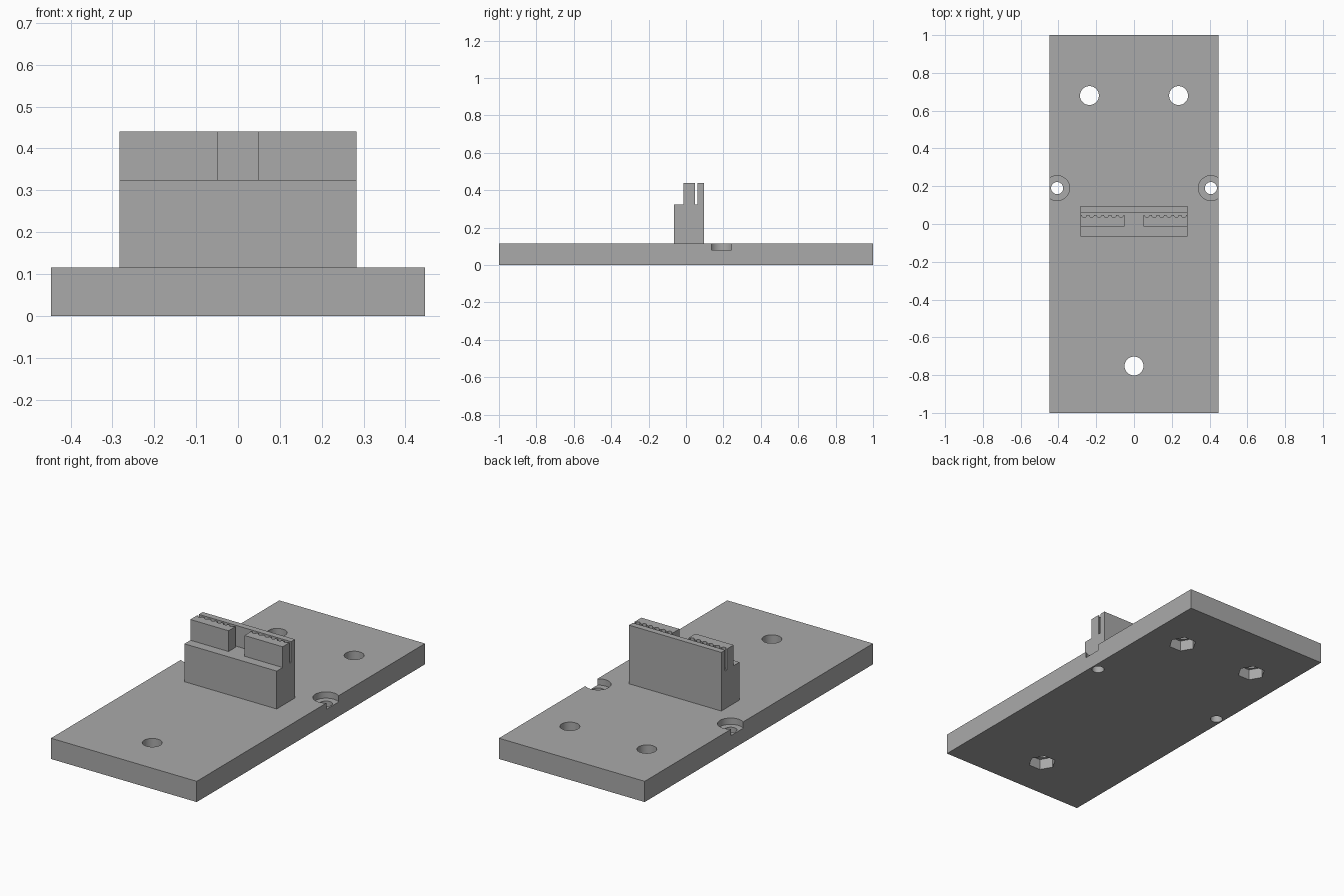
import bpy, bmesh, math
from mathutils import Matrix

if "Cube" in bpy.data.objects:
    bpy.data.objects.remove(bpy.data.objects["Cube"], do_unlink=True)

grey = bpy.data.materials.new("plain_grey")
grey.use_nodes = True
colour = (0.40, 0.40, 0.40, 1)
grey.diffuse_color = colour
grey.node_tree.nodes["Principled BSDF"].inputs["Base Color"].default_value = colour

HALF_W, PLATE_H = 0.447, 0.115
BLOCK_W, GAP = 0.283, 0.049
LEDGE, TOP = 0.325, 0.44


def prism(name, outline, vector):
    """Extrude a closed outline of 3D points along a vector."""
    bm = bmesh.new()
    face = bm.faces.new([bm.verts.new(p) for p in outline])
    moved = bmesh.ops.extrude_face_region(bm, geom=[face])["geom"]
    bmesh.ops.translate(bm, vec=vector,
                        verts=[v for v in moved if isinstance(v, bmesh.types.BMVert)])
    bmesh.ops.recalc_face_normals(bm, faces=bm.faces)
    mesh = bpy.data.meshes.new(name)
    bm.to_mesh(mesh)
    bm.free()
    mesh.materials.append(grey)
    obj = bpy.data.objects.new(name, mesh)
    bpy.context.collection.objects.link(obj)
    return obj


def drill(target, x, y, radius, low, high, sides=48):
    """Cut a round or polygonal hole between two heights."""
    ring = [(x + radius * math.cos(math.tau * i / sides),
             y + radius * math.sin(math.tau * i / sides), low) for i in range(sides)]
    cutter = prism("cutter", ring, (0, 0, high - low))
    cutter.hide_render = True
    mod = target.modifiers.new("hole", "BOOLEAN")
    mod.operation, mod.solver, mod.object = "DIFFERENCE", "EXACT", cutter
    bpy.ops.object.select_all(action="DESELECT")
    bpy.context.view_layer.objects.active = target
    target.select_set(True)
    bpy.ops.object.modifier_apply(modifier=mod.name)
    bpy.data.objects.remove(cutter, do_unlink=True)


# Base plate
plate = prism("base_plate", [(-HALF_W, -1, 0), (HALF_W, -1, 0), (HALF_W, 1, 0), (-HALF_W, 1, 0)],
              (0, 0, PLATE_H))

# Mounting holes with hexagonal nut pockets underneath
for x, y in ((-0.236, 0.68), (0.236, 0.68), (0, -0.752)):
    drill(plate, x, y, 0.05, -0.1, 0.3)
    drill(plate, x, y, 0.072, -0.1, 0.06, sides=6)

# Counterbored screw holes that break through the side edges
for side in (-1, 1):
    drill(plate, side * 0.407, 0.19, 0.032, -0.1, 0.3)
    drill(plate, side * 0.407, 0.19, 0.066, 0.08, 0.3)

# Clamp block with its rear wall
profile = [(-0.065, PLATE_H), (0.095, PLATE_H), (0.095, TOP),
           (0.061, TOP), (0.061, LEDGE), (-0.065, LEDGE)]
prism("clamp_block", [(-BLOCK_W, y, z) for y, z in profile], (2 * BLOCK_W, 0, 0))

# Two jaws with rounded belt grooves on the side facing the rear wall
PITCH, GROOVE, TEETH = 0.039, 0.0125, 6
for side, name in ((1, "left_jaw"), (-1, "right_jaw")):
    outline = [(GAP, 0.047), (GAP, -0.013), (BLOCK_W, -0.013), (BLOCK_W, 0.047)]
    for tooth in range(TEETH):
        centre = BLOCK_W - PITCH * (tooth + 0.5)
        for step in range(7):
            a = math.pi * step / 6
            outline.append((centre + GROOVE * math.cos(a), 0.047 - GROOVE * math.sin(a)))
    prism(name, [(side * x, y, LEDGE) for x, y in outline], (0, 0, TOP - LEDGE))

# Smooth the hole walls, keeping the hard edges
bpy.ops.object.select_all(action="DESELECT")
plate.select_set(True)
bpy.context.view_layer.objects.active = plate
bpy.ops.object.shade_smooth_by_angle(angle=math.radians(30))
